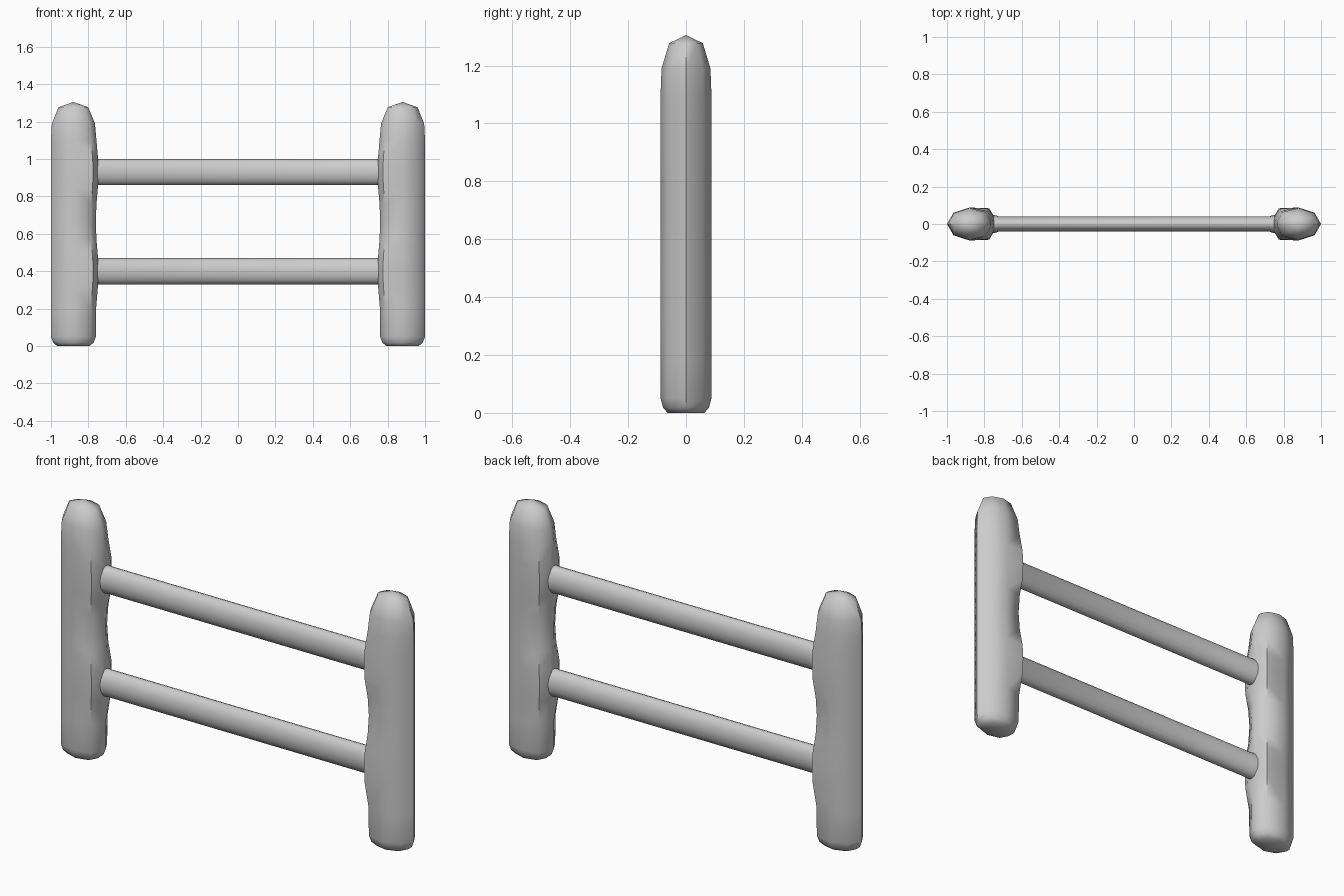
import bpy, bmesh, math

old = bpy.data.objects.get("Cube")
if old:
    bpy.data.objects.remove(old, do_unlink=True)

grey = bpy.data.materials.new("plain grey")
grey.use_nodes = True
colour = (0.6, 0.6, 0.6, 1)
grey.diffuse_color = colour
grey.node_tree.nodes["Principled BSDF"].inputs["Base Color"].default_value = colour


def loft(name, rings, tip=None):
    """Skin a list of closed rings, ending in a cap or a pointed tip."""
    bm = bmesh.new()
    loops = [[bm.verts.new(p) for p in ring] for ring in rings]
    n = len(loops[0])
    for a, b in zip(loops, loops[1:]):
        for i in range(n):
            j = (i + 1) % n
            bm.faces.new((a[i], a[j], b[j], b[i]))
    bm.faces.new(loops[0])
    if tip:
        top = bm.verts.new(tip)
        for i in range(n):
            bm.faces.new((loops[-1][i], loops[-1][(i + 1) % n], top))
    else:
        bm.faces.new(loops[-1])
    bmesh.ops.recalc_face_normals(bm, faces=bm.faces)
    mesh = bpy.data.meshes.new(name)
    bm.to_mesh(mesh)
    bm.free()
    mesh.materials.append(grey)
    obj = bpy.data.objects.new(name, mesh)
    bpy.context.collection.objects.link(obj)
    bpy.ops.object.select_all(action="DESELECT")
    obj.select_set(True)
    bpy.context.view_layer.objects.active = obj
    bpy.ops.object.shade_smooth_by_angle(angle=math.radians(50))
    return obj


# Post section (x, y) from outer edge to inner edge: slim, and squared off at a rail
CENTRE = 0.88
SLIM = [(1.0, 0), (0.965, 0.06), (0.88, 0.088), (0.79, 0.066), (0.76, 0)]
SOCKET = [(1.0, 0), (0.965, 0.06), (0.88, 0.088), (0.775, 0.084), (0.747, 0.04)]

# Post rings: height, scale, amount of rail swelling
POST = [(0.0, 0.72, 0), (0.018, 0.9, 0), (0.05, 1, 0), (0.2, 1, 0.1),
        (0.32, 1, 0.85), (0.4, 1, 1), (0.48, 1, 0.85), (0.57, 1, 0.25),
        (0.665, 1, 0), (0.76, 1, 0.25), (0.85, 1, 0.85), (0.93, 1, 1),
        (1.01, 1, 0.85), (1.1, 1, 0.25), (1.19, 0.96, 0), (1.277, 0.66, 0)]


def post_ring(side, z, scale, swell):
    half = [(a[0] + (b[0] - a[0]) * swell, a[1] + (b[1] - a[1]) * swell)
            for a, b in zip(SLIM, SOCKET)]
    # Inner edge is a flat strip, so it has a front and a back corner
    inner_y = max(half[-1][1], 0.012)
    half[-1] = (half[-1][0], inner_y)
    outline = half + [(x, -y) for x, y in reversed(half[1:])]
    return [(side * (CENTRE + (x - CENTRE) * scale), y * scale, z)
            for x, y in outline]


for name, side in (("left_post", 1), ("right_post", -1)):
    loft(name, [post_ring(side, *row) for row in POST], (side * CENTRE, 0, 1.305))

# Oval rails with a small collar where they meet the posts
RAIL = [(-0.78, 1.15), (-0.742, 1.15), (-0.725, 1), (0.725, 1), (0.742, 1.15), (0.78, 1.15)]
SIDES = 16
for name, z in (("lower_rail", 0.4), ("upper_rail", 0.93)):
    rings = []
    for x, flare in RAIL:
        turns = [math.tau * i / SIDES for i in range(SIDES)]
        rings.append([(x, 0.041 * flare * math.cos(t), z + 0.07 * math.sin(t)) for t in turns])
    loft(name, rings)
